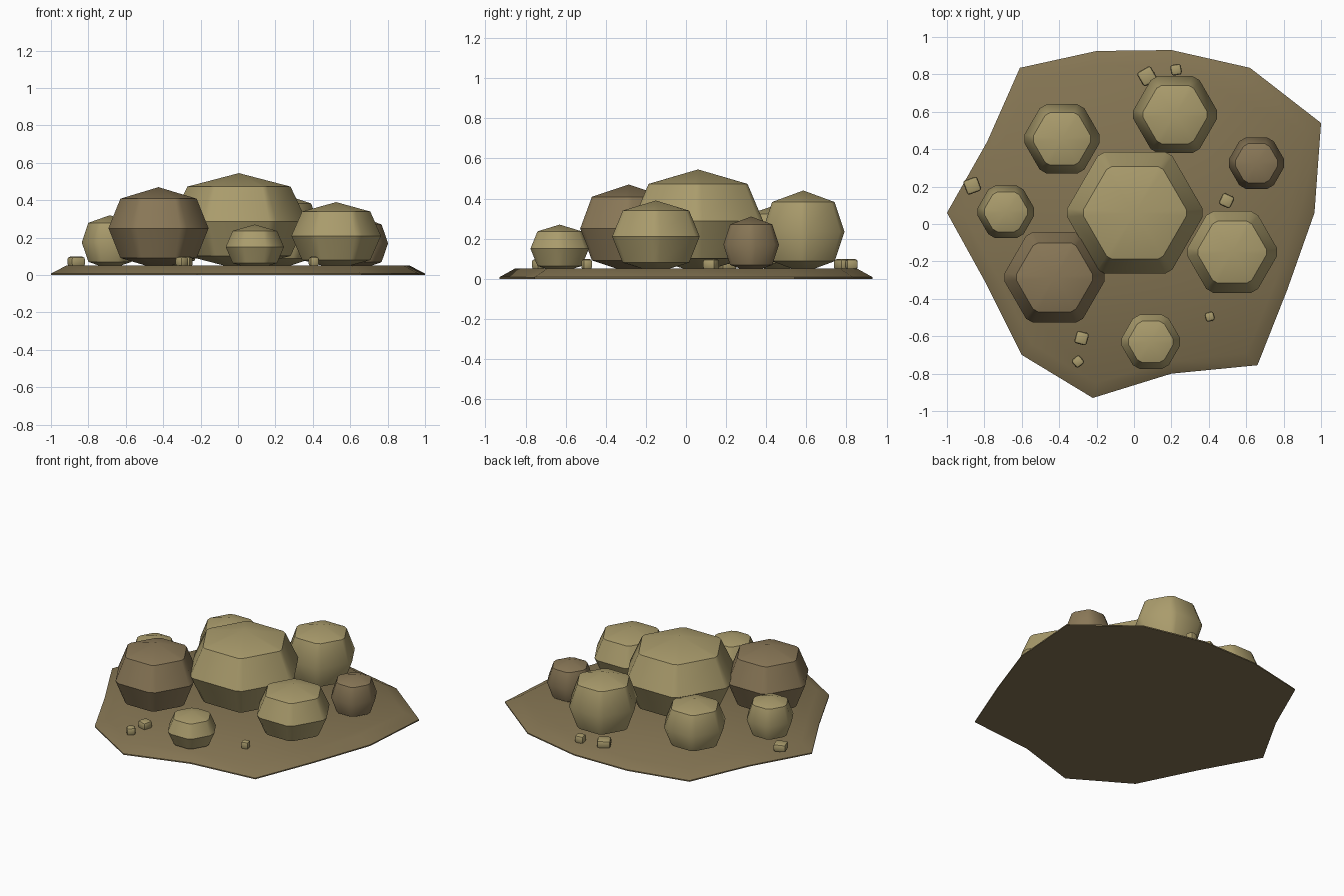
import bpy, bmesh
from math import cos, sin, pi, radians
from mathutils import Matrix, Vector

if "Cube" in bpy.data.objects:
    bpy.data.objects.remove(bpy.data.objects["Cube"])


def material(name, rgb):
    m = bpy.data.materials.new(name)
    m.diffuse_color = (*rgb, 1)
    m.use_nodes = True
    m.node_tree.nodes["Principled BSDF"].inputs["Base Color"].default_value = m.diffuse_color
    return m


LIGHT = material("light_stone", (0.40, 0.33, 0.15))
DARK = material("dark_stone", (0.25, 0.185, 0.095))
EARTH = material("earth", (0.23, 0.175, 0.085))


def finish(bm, name, mat, angle=40):
    bmesh.ops.recalc_face_normals(bm, faces=bm.faces)
    me = bpy.data.meshes.new(name)
    bm.to_mesh(me)
    bm.free()
    ob = bpy.data.objects.new(name, me)
    bpy.context.collection.objects.link(ob)
    me.materials.append(mat)
    bpy.ops.object.select_all(action='DESELECT')
    ob.select_set(True)
    bpy.context.view_layer.objects.active = ob
    bpy.ops.object.shade_smooth_by_angle(angle=radians(angle))
    return ob


def bridge(bm, a, b):
    for i in range(len(a)):
        j = (i + 1) % len(a)
        bm.faces.new((a[i], a[j], b[j], b[i]))


# Ground slab: irregular outline, low rim, sloping up to a smaller top
outline = [(-1, .06), (-.785, .44), (-.61, .835), (-.2, .925), (.2, .93),
           (.62, .835), (1, .54), (.965, .06), (.82, -.35), (.66, -.755),
           (.2, -.8), (-.22, -.93), (-.6, -.7), (-.79, -.32)]
bm = bmesh.new()
rings = [[bm.verts.new((x * s, y * s, z)) for x, y in outline]
         for s, z in ((1, 0), (1, .008), (.915, .052))]
bridge(bm, rings[0], rings[1])
bridge(bm, rings[1], rings[2])
bm.faces.new(rings[0])
bm.faces.new(rings[2])
finish(bm, "ground_slab", EARTH)


# Boulders: six-sided faceted balls with chamfered upright corners
def boulder(name, x, y, r, top, mat):
    bottom = .03
    zc, h = (top + bottom) / 2, (top - bottom) / 2
    bm = bmesh.new()

    def ring(scale, z, chamfer):
        rad = r * scale
        pts = [Vector((cos(k * pi / 3), sin(k * pi / 3), 0)) * rad for k in range(6)]
        t = chamfer / rad
        out = []
        for k, p in enumerate(pts):
            for q in (pts[k - 1], pts[(k + 1) % 6]):
                out.append(bm.verts.new(p.lerp(q, t) + Vector((x, y, z))))
        return out

    low, mid, high = ring(.76, zc - .72 * h, .018), ring(1, zc, .025), ring(.76, zc + .72 * h, .018)
    bridge(bm, low, mid)
    bridge(bm, mid, high)
    for loop, z in ((low, bottom), (high, top)):
        tip = bm.verts.new((x, y, z))
        for i in range(12):
            bm.faces.new((loop[i], loop[(i + 1) % 12], tip))
    finish(bm, name, mat)


boulder("centre_boulder", .005, .06, .375, .545, LIGHT)
boulder("front_left_boulder", -.425, -.285, .28, .47, DARK)
boulder("right_boulder", .525, -.15, .252, .39, LIGHT)
boulder("back_boulder", .22, .585, .237, .44, LIGHT)
boulder("back_left_boulder", -.385, .455, .214, .37, LIGHT)
boulder("front_boulder", .09, -.63, .168, .27, LIGHT)
boulder("back_right_boulder", .655, .325, .16, .31, DARK)
boulder("left_boulder", -.685, .065, .163, .32, LIGHT)

# Pebbles: small bevelled blocks scattered on the slab
pebbles = [(.07, .79, .085, 30), (.225, .825, .058, 10), (-.865, .205, .08, 20),
           (.495, .125, .068, 65), (.405, -.495, .05, 15), (-.28, -.61, .068, 75),
           (-.3, -.735, .055, 40)]
for n, (x, y, w, turn) in enumerate(pebbles, 1):
    bm = bmesh.new()
    bmesh.ops.create_cube(bm, size=1)
    bmesh.ops.scale(bm, vec=(w, w, .052), verts=bm.verts)
    bmesh.ops.bevel(bm, geom=bm.edges[:], offset=.014, segments=2, profile=.5, affect='EDGES')
    bmesh.ops.transform(bm, verts=bm.verts, matrix=Matrix.Translation((x, y, .072))
                        @ Matrix.Rotation(radians(turn), 4, 'Z'))
    finish(bm, f"pebble_{n}", LIGHT)
